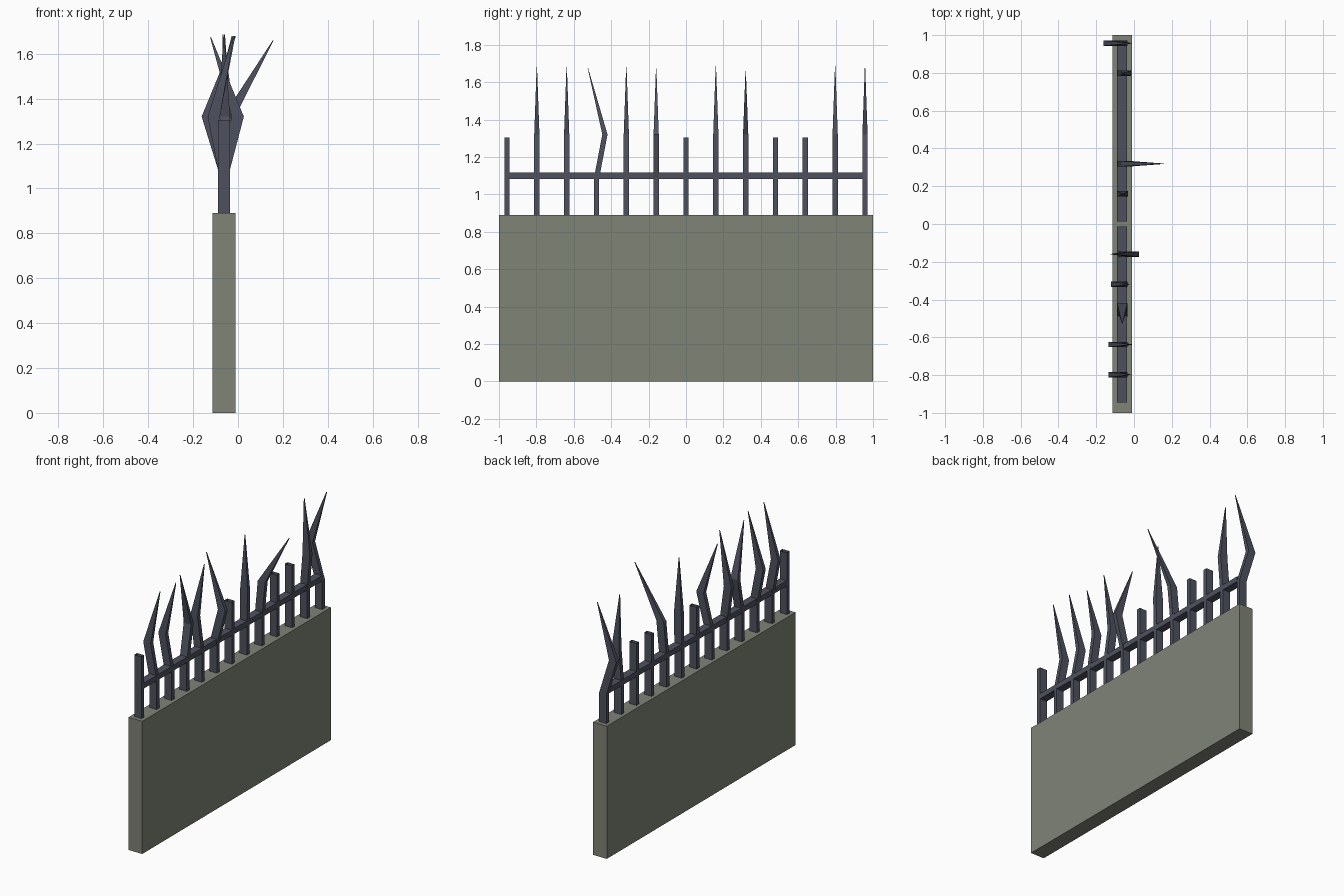
import bpy, bmesh
from mathutils import Vector

if "Cube" in bpy.data.objects:
    bpy.data.objects.remove(bpy.data.objects["Cube"])


def material(name, rgb):
    m = bpy.data.materials.new(name)
    m.diffuse_color = (*rgb, 1)
    m.use_nodes = True
    m.node_tree.nodes["Principled BSDF"].inputs["Base Color"].default_value = m.diffuse_color
    return m


STONE = material("grey_green_stone", (0.215, 0.228, 0.183))
IRON = material("dark_iron", (0.076, 0.083, 0.114))
CX = -0.0625          # centre line of wall and fence in x
HX, HY = 0.027, 0.014  # half size of an iron bar


def finish(bm, name, mat):
    bmesh.ops.recalc_face_normals(bm, faces=bm.faces)
    me = bpy.data.meshes.new(name)
    bm.to_mesh(me)
    bm.free()
    me.materials.append(mat)
    ob = bpy.data.objects.new(name, me)
    bpy.context.collection.objects.link(ob)


def box(name, mat, lo, hi):
    bm = bmesh.new()
    bmesh.ops.create_cube(bm, size=1)
    lo, hi = Vector(lo), Vector(hi)
    for v in bm.verts:
        v.co = Vector([l + (c + 0.5) * (h - l) for c, l, h in zip(v.co, lo, hi)])
    finish(bm, name, mat)


def bar(name, sections):
    """Bar with open ends skinned through rectangular sections (x, y, z, scale)."""
    bm = bmesh.new()
    rings = []
    for x, y, z, s in sections:
        rings.append([bm.verts.new((x + i * HX * s, y + j * HY * s, z))
                      for i, j in ((-1, -1), (1, -1), (1, 1), (-1, 1))])
    for a, b in zip(rings, rings[1:]):
        for k in range(4):
            n = (k + 1) % 4
            bm.faces.new((a[k], a[n], b[n], b[k]))
    finish(bm, name, IRON)


# stone wall
box("wall", STONE, (-0.1125, -1, 0), (-0.0105, 1, 0.89))

# horizontal rail in two lengths, split at the middle post
for name, y0, y1 in (("rail_front", -0.945, -0.014), ("rail_back", 0.014, 0.945)):
    box(name, IRON, (CX - 0.0262, y0, 1.082), (CX + 0.0262, y1, 1.118))

# bent spikes: post index -> (bend x, bend y shift, tip x, tip y shift, tip z)
SPIKES = {
    -5: (-0.108, 0, -0.020, 0, 1.68),
    -4: (-0.108, 0, -0.014, 0, 1.68),
    -3: (CX, 0.045, CX, -0.046, 1.675),
    -2: (-0.094, 0, -0.026, 0, 1.68),
    -1: (-0.001, 0, -0.122, 0, 1.673),
    1: (-0.059, 0, -0.060, 0, 1.685),
    2: (-0.040, 0, 0.157, 0, 1.66),
    5: (-0.043, 0, -0.067, 0, 1.685),
    6: (-0.135, 0, -0.012, 0, 1.68),
}
for i in range(-6, 7):
    y = i * 0.1595
    if i in SPIKES:
        bx, by, tx, ty, tz = SPIKES[i]
        bar("spiked_post", [(CX, y, 0.89, 1), (CX, y, 1.085, 1),
                            (bx, y + by, 1.32, 1), (tx, y + ty, tz, 0.08)])
    else:
        bar("broken_post", [(CX, y, 0.89, 1), (CX, y, 1.305, 1)])
